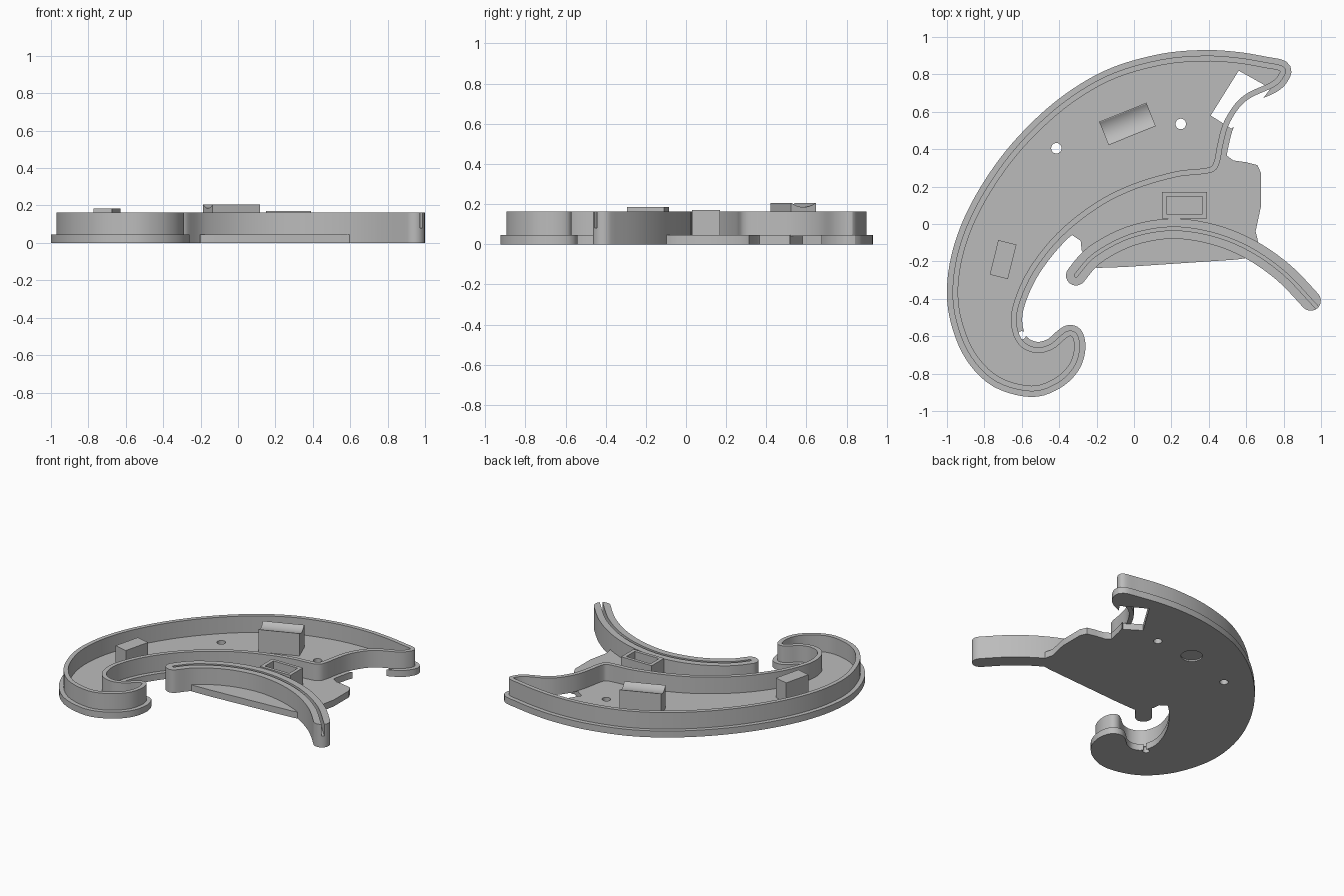
import bpy, bmesh, math
from mathutils import Vector, Matrix

cube = bpy.data.objects.get("Cube")
if cube:
    bpy.data.objects.remove(cube, do_unlink=True)

grey = bpy.data.materials.new("plain grey")
grey.use_nodes = True
tone = (0.5, 0.5, 0.5, 1)
grey.diffuse_color = tone
grey.node_tree.nodes["Principled BSDF"].inputs["Base Color"].default_value = tone

PLATE = 0.046   # thickness of the floor plate
RIM = 0.163     # height of walls and rail


def spline(points, closed=True, steps=5):
    """Smooth path through the given points."""
    pts = [Vector(p) for p in points]
    n = len(pts)
    out = []
    for i in range(n if closed else n - 1):
        if closed:
            a, b, c, d = (pts[(i + k) % n] for k in (-1, 0, 1, 2))
        else:
            a, b, c, d = (pts[min(max(i + k, 0), n - 1)] for k in (-1, 0, 1, 2))
        for s in range(steps):
            t = s / steps
            out.append(b + (c - a) * t / 2 + (a * 2 - b * 5 + c * 4 - d) * t * t / 2
                       + (b * 3 - a - c * 3 + d) * t ** 3 / 2)
    return out if closed else out + [pts[-1]]


def offset(path, dist, closed=True):
    """Shift a path to its right-hand side."""
    n = len(path)
    out = []
    for i, p in enumerate(path):
        before = path[i - 1] if closed or i else p
        after = path[(i + 1) % n] if closed or i < n - 1 else p
        d = (after - before).normalized()
        out.append(p + Vector((d.y, -d.x)) * dist)
    return out


def finish(name, bm):
    bmesh.ops.recalc_face_normals(bm, faces=bm.faces)
    mesh = bpy.data.meshes.new(name)
    bm.to_mesh(mesh)
    bm.free()
    obj = bpy.data.objects.new(name, mesh)
    bpy.context.collection.objects.link(obj)
    mesh.materials.append(grey)
    return obj


def extrude(name, outline, low, high):
    """Solid slab from an outline."""
    bm = bmesh.new()
    face = bm.faces.new([bm.verts.new((p[0], p[1], low)) for p in outline])
    top = bmesh.ops.extrude_face_region(bm, geom=[face])["geom"]
    bmesh.ops.translate(bm, vec=(0, 0, high - low),
                        verts=[v for v in top if isinstance(v, bmesh.types.BMVert)])
    return finish(name, bm)


def ring(name, outer, inner, low, high):
    """Closed wall between two loops."""
    bm = bmesh.new()
    loops = [[bm.verts.new((p[0], p[1], z)) for p in path]
             for path, z in ((outer, low), (outer, high), (inner, high), (inner, low))]
    n = len(outer)
    for k in range(4):
        a, b = loops[k], loops[(k + 1) % 4]
        for i in range(n):
            j = (i + 1) % n
            bm.faces.new((a[i], a[j], b[j], b[i]))
    return finish(name, bm)


def ribbon(path, half):
    """Outline of an open path with rounded ends."""
    out = offset(path, half, False)
    for end, prev in ((path[-1], path[-2]), (path[0], path[1])):
        d = (end - prev).normalized()
        side = Vector((d.y, -d.x))
        out += [end + (side * math.cos(a) + d * math.sin(a)) * half
                for a in (math.pi * k / 10 for k in range(1, 10))]
        if end is path[-1]:
            out += offset(path, -half, False)[::-1]
    return out


def box(name, x, y, sx, sy, low, high, turn=0):
    bm = bmesh.new()
    place = (Matrix.Translation((x, y, (low + high) / 2)) @ Matrix.Rotation(math.radians(turn), 4, "Z")
             @ Matrix.Diagonal((sx, sy, high - low, 1)))
    bmesh.ops.create_cube(bm, size=1, matrix=place)
    return finish(name, bm)


def cylinder(name, radius, depth, place):
    bm = bmesh.new()
    bmesh.ops.create_cone(bm, cap_ends=True, segments=48, radius1=radius, radius2=radius,
                          depth=depth, matrix=place)
    return finish(name, bm)


def combine(obj, tool, operation="DIFFERENCE"):
    mod = obj.modifiers.new("combine", "BOOLEAN")
    mod.operation, mod.object, mod.solver = operation, tool, "EXACT"
    bpy.context.view_layer.objects.active = obj
    bpy.ops.object.modifier_apply(modifier=mod.name)
    bpy.data.objects.remove(tool, do_unlink=True)


# Crescent wall: outer arc, hooked foot, inner arc, upper tip
arc = [(.79, .83), (.7, .85), (.55, .875), (.37, .885), (.15, .865), (-.1, .795), (-.31, .68),
       (-.5, .525), (-.68, .325), (-.83, .09), (-.92, -.13), (-.955, -.34), (-.935, -.52),
       (-.86, -.7), (-.73, -.83), (-.55, -.88)]
hook = [(-.42, -.84), (-.335, -.76), (-.305, -.67), (-.315, -.6), (-.345, -.585), (-.38, -.605),
        (-.44, -.655), (-.52, -.675), (-.6, -.64), (-.64, -.55), (-.63, -.43)]
inside = [(-.55, -.25), (-.4, -.06), (-.2, .1), (0, .2), (.22, .265), (.35, .28), (.42, .295),
          (.445, .34), (.46, .42), (.49, .53), (.55, .63), (.62, .69), (.74, .745), (.785, .79)]
path = spline(arc + hook + inside)
ring("crescent_wall", offset(path, .015), offset(path, -.015), PLATE - .004, RIM)

# Floor plate: crescent joined to the web that carries the rail
floor = extrude("floor_plate", offset(path, .045), 0, PLATE)
web = [(.2, .4), (-.25, .12), (-.4, -.09), (-.37, -.07), (-.33, -.06), (-.285, -.09), (-.28, -.14),
       (-.24, -.2), (-.2, -.235), (-.05, -.23), (.55, -.19), (.68, -.17), (.66, -.08), (.65, -.04),
       (.68, .1), (.68, .27), (.66, .315), (.6, .33), (.53, .34), (.49, .37), (.48, .41), (.4, .42)]
combine(floor, extrude("web", web, 0, PLATE), "UNION")
notch = [(.41, .58), (.56, .82), (.73, .725), (.685, .665), (.64, .58), (.52, .51)]
combine(floor, extrude("notch_cutter", notch, -1, 1))
for x, y, r, z in ((-.415, .405, .028, 0), (.25, .535, .028, 0), (-.6, -.595, .022, 0),
                   (-.04, .53, .07, -.49)):
    combine(floor, cylinder("hole_cutter", r, 1, Matrix.Translation((x, y, z))))

# Curved rail with a slot along its top
bend = [(-.31, -.275), (-.21, -.165), (-.02, -.065), (.2, -.025), (.42, -.055), (.62, -.135),
        (.8, -.26), (.945, -.41)]
line = spline(bend, closed=False)
rail = extrude("curved_rail", ribbon(line, .054), 0, RIM)
line.append(line[-1] + (line[-1] - line[-2]).normalized() * .1)
combine(rail, extrude("slot_cutter", ribbon(line, .009), .08, 1))

# Open socket beside the rail
socket = box("socket", .27, .1, .24, .14, PLATE - .004, .17)
combine(socket, box("socket_cutter", .27, .1, .19, .095, PLATE, 1))

# Foot block and the cradle block with a hollowed top
box("foot_block", -.7, -.19, .1, .19, PLATE - .004, .185, -14)
cradle = box("cradle_block", -.035, .535, .272, .135, PLATE - .004, .205, 22)
lie = (Matrix.Translation((-.035, .535, .295)) @ Matrix.Rotation(math.radians(22), 4, "Z")
       @ Matrix.Rotation(math.pi / 2, 4, "Y"))
combine(cradle, cylinder("cradle_cutter", .11, 1, lie))

# Smooth curved walls, keep edges sharp
for obj in bpy.context.scene.objects:
    if obj.type == "MESH":
        obj.select_set(True)
        bpy.context.view_layer.objects.active = obj
bpy.ops.object.shade_smooth_by_angle(angle=math.radians(30))
